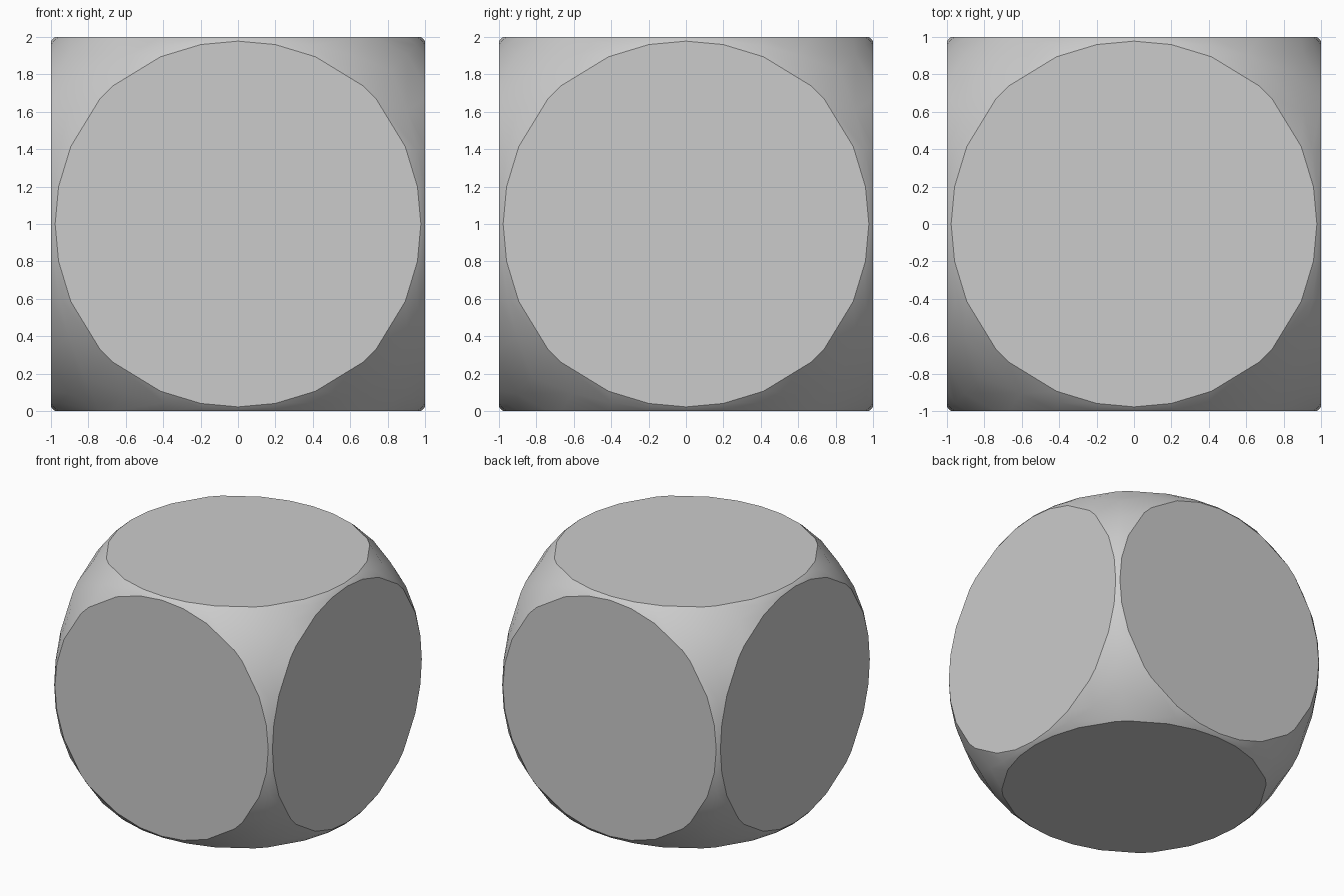
import bpy, bmesh, math
from mathutils import Vector

if "Cube" in bpy.data.objects:
    bpy.data.objects.remove(bpy.data.objects["Cube"])

bm = bmesh.new()

# Ball made from a gridded cube, pushed out to a slightly squarish sphere
bmesh.ops.create_cube(bm, size=2)
bmesh.ops.subdivide_edges(bm, edges=bm.edges[:], cuts=7, use_grid_fill=True)
for v in bm.verts:
    d = Vector([math.tan(c * math.pi / 4) for c in v.co]).normalized()
    bulge = 27 * (d.x * d.y * d.z) ** 2
    v.co = d * (1.40 + 0.02 * bulge)

# Slice off the six flat sides and cap each round opening
for axis in range(3):
    for sign in (-1, 1):
        n = Vector((0, 0, 0))
        n[axis] = sign
        bmesh.ops.bisect_plane(bm, geom=bm.verts[:] + bm.edges[:] + bm.faces[:],
                               plane_co=n, plane_no=n, clear_outer=True)
        rim = [e for e in bm.edges if e.is_boundary]
        bmesh.ops.holes_fill(bm, edges=rim, sides=0)

bmesh.ops.translate(bm, verts=bm.verts[:], vec=(0, 0, 1))
bmesh.ops.recalc_face_normals(bm, faces=bm.faces[:])

mesh = bpy.data.meshes.new("rounded_die")
bm.to_mesh(mesh)
bm.free()
die = bpy.data.objects.new("rounded_die", mesh)
bpy.context.collection.objects.link(die)

# Smooth corners, crisp circular rims
bpy.context.view_layer.objects.active = die
die.select_set(True)
bpy.ops.object.shade_smooth_by_angle(angle=math.radians(25))
